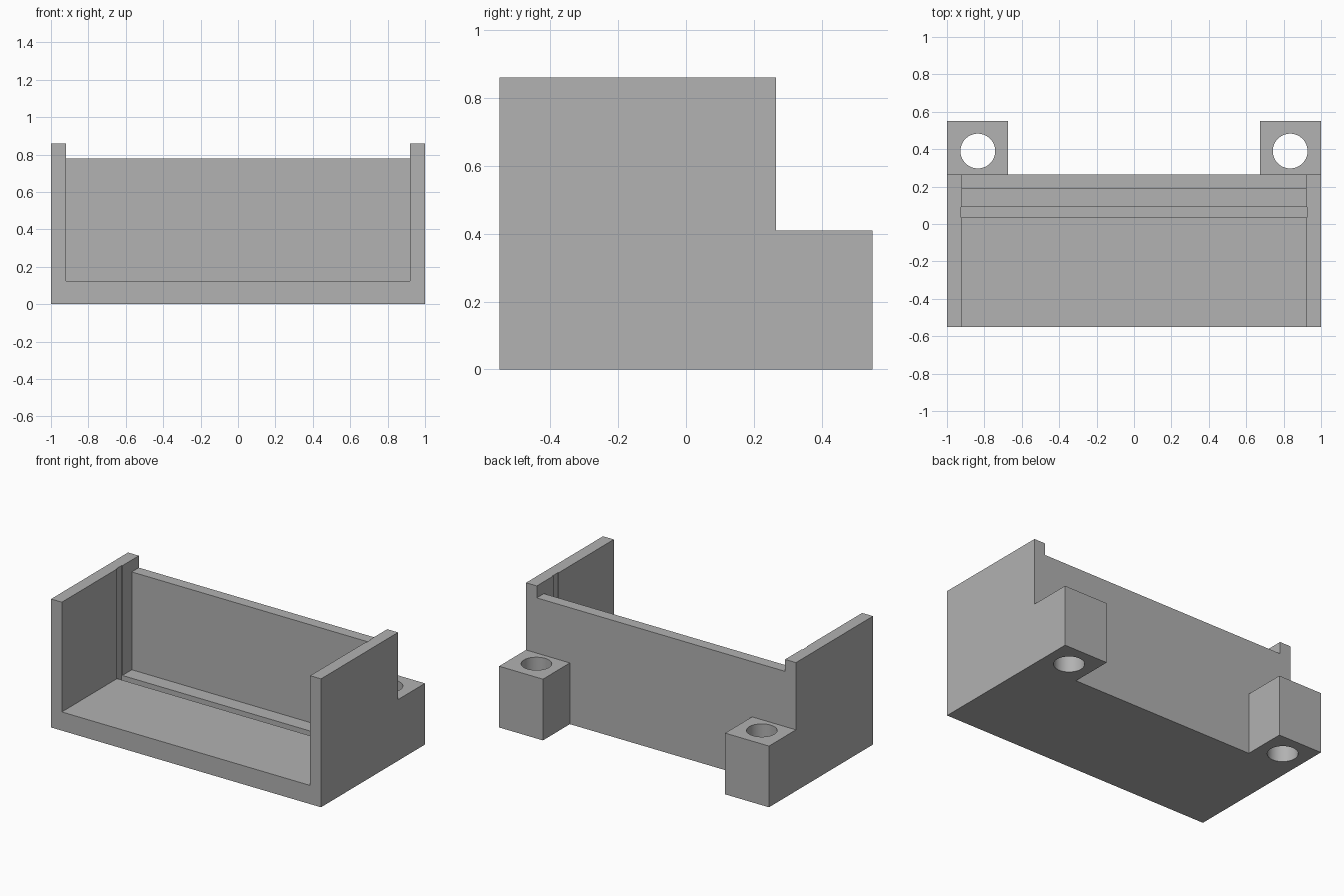
import bpy, bmesh, math
from mathutils import Matrix, Vector

cube = bpy.data.objects.get("Cube")
if cube:
    bpy.data.objects.remove(cube, do_unlink=True)

grey = bpy.data.materials.new("plain grey")
grey.use_nodes = True
colour = (0.445, 0.445, 0.445, 1)
grey.diffuse_color = colour
grey.node_tree.nodes["Principled BSDF"].inputs["Base Color"].default_value = colour


def finish(name, bm):
    bmesh.ops.recalc_face_normals(bm, faces=bm.faces)
    mesh = bpy.data.meshes.new(name)
    bm.to_mesh(mesh)
    bm.free()
    obj = bpy.data.objects.new(name, mesh)
    bpy.context.collection.objects.link(obj)
    mesh.materials.append(grey)
    return obj


def box(name, low, high):
    low, high = Vector(low), Vector(high)
    bm = bmesh.new()
    place = Matrix.Translation((low + high) / 2) @ Matrix.Diagonal((*(high - low), 1))
    bmesh.ops.create_cube(bm, size=1, matrix=place)
    return finish(name, bm)


def cylinder(name, x, y, radius, height):
    bm = bmesh.new()
    bmesh.ops.create_cone(bm, cap_ends=True, segments=64, radius1=radius, radius2=radius,
                          depth=height, matrix=Matrix.Translation((x, y, 0.2)))
    return finish(name, bm)


def combine(target, tool, operation):
    """Apply a boolean and discard the tool."""
    mod = target.modifiers.new("cut", "BOOLEAN")
    mod.object, mod.operation, mod.solver = tool, operation, "EXACT"
    bpy.context.view_layer.objects.active = target
    bpy.ops.object.modifier_apply(modifier=mod.name)
    bpy.data.objects.remove(tool, do_unlink=True)


FRONT, BACK, REAR = -0.55, 0.265, 0.55
INNER, FLOOR, TOP = 0.92, 0.125, 0.86

# U-shaped tray: floor and two side walls, extruded front to back
outline = [(-1, 0), (1, 0), (1, TOP), (INNER, TOP), (INNER, FLOOR),
           (-INNER, FLOOR), (-INNER, TOP), (-1, TOP)]
bm = bmesh.new()
face = bm.faces.new([bm.verts.new((x, FRONT, z)) for x, z in outline])
swept = bmesh.ops.extrude_face_region(bm, geom=[face])["geom"]
bmesh.ops.translate(bm, vec=(0, BACK - FRONT, 0),
                    verts=[v for v in swept if isinstance(v, bmesh.types.BMVert)])
tray = finish("tray", bm)

# Back wall, slightly lower than the sides
combine(tray, box("back_wall", (-0.95, 0.19, 0.05), (0.95, BACK, 0.78)), "UNION")

# Panel slot across the floor, faintly recessed into the side walls
combine(tray, box("slot_cutter", (-0.925, 0.035, 0.08), (0.925, 0.09, 1)), "DIFFERENCE")

# Rear mounting lugs with vertical screw holes
for side in (-1, 1):
    xs = sorted((side * 0.675, side))
    combine(tray, box("lug", (xs[0], 0.23, 0), (xs[1], REAR, 0.41)), "UNION")
    combine(tray, cylinder("hole_cutter", side * 0.835, 0.39, 0.093, 1), "DIFFERENCE")

tray.select_set(True)
bpy.context.view_layer.objects.active = tray
bpy.ops.object.shade_smooth_by_angle(angle=math.radians(30))
